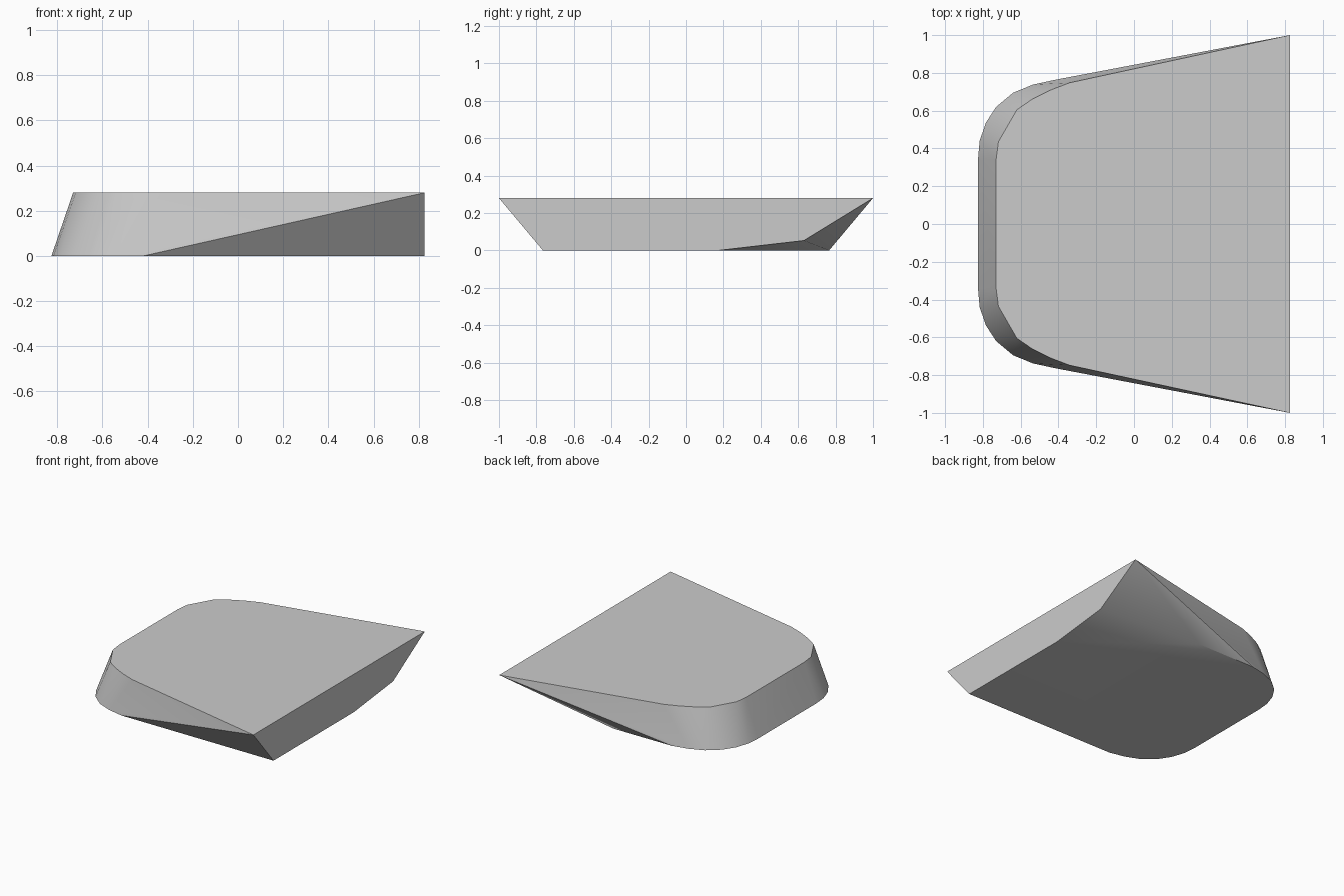
import bpy
import bmesh
import math

cube = bpy.data.objects.get("Cube")
if cube:
    bpy.data.objects.remove(cube, do_unlink=True)

HEIGHT = 0.28
END_X = 0.826


def mirrored(profile, z):
    """Repeat a half outline on both sides of the centre line."""
    return [(x, side * y, z) for side in (1, -1) for x, y in profile]


# Rounded nose outlines, half of each
bottom = [(-0.826, 0.34), (-0.817, 0.44), (-0.785, 0.535), (-0.73, 0.62),
          (-0.64, 0.695), (-0.535, 0.738), (-0.42, 0.763)]
top = [(-0.73, 0.34), (-0.718, 0.435), (-0.62, 0.605), (-0.54, 0.66),
       (-0.44, 0.71), (-0.34, 0.748), (END_X, 1.0)]
points = mirrored(bottom, 0) + mirrored(top, HEIGHT)

# Wide end: full bottom corner on one side, clipped corner on the other
points += [(END_X, -0.765, 0), (END_X, 0.17, 0),
           (END_X, 0.63, 0.053), (0.056, 0.765, 0)]

# Convex solid around the outlines
bm = bmesh.new()
for p in points:
    bm.verts.new(p)
bmesh.ops.convex_hull(bm, input=bm.verts[:])
bmesh.ops.dissolve_limit(bm, angle_limit=math.radians(0.3),
                         verts=bm.verts[:], edges=bm.edges[:])
bmesh.ops.recalc_face_normals(bm, faces=bm.faces[:])
mesh = bpy.data.meshes.new("wedge_block")
bm.to_mesh(mesh)
bm.free()
block = bpy.data.objects.new("wedge_block", mesh)
bpy.context.collection.objects.link(block)

# Plain grey material
grey = bpy.data.materials.new("light_grey")
grey.use_nodes = True
colour = (0.6, 0.6, 0.6, 1)
grey.diffuse_color = colour
for node in grey.node_tree.nodes:
    if node.type == "BSDF_PRINCIPLED":
        node.inputs["Base Color"].default_value = colour
mesh.materials.append(grey)

# Smooth rounded walls, crisp rims
bpy.ops.object.select_all(action="DESELECT")
block.select_set(True)
bpy.context.view_layer.objects.active = block
bpy.ops.object.shade_smooth_by_angle(angle=math.radians(30))
